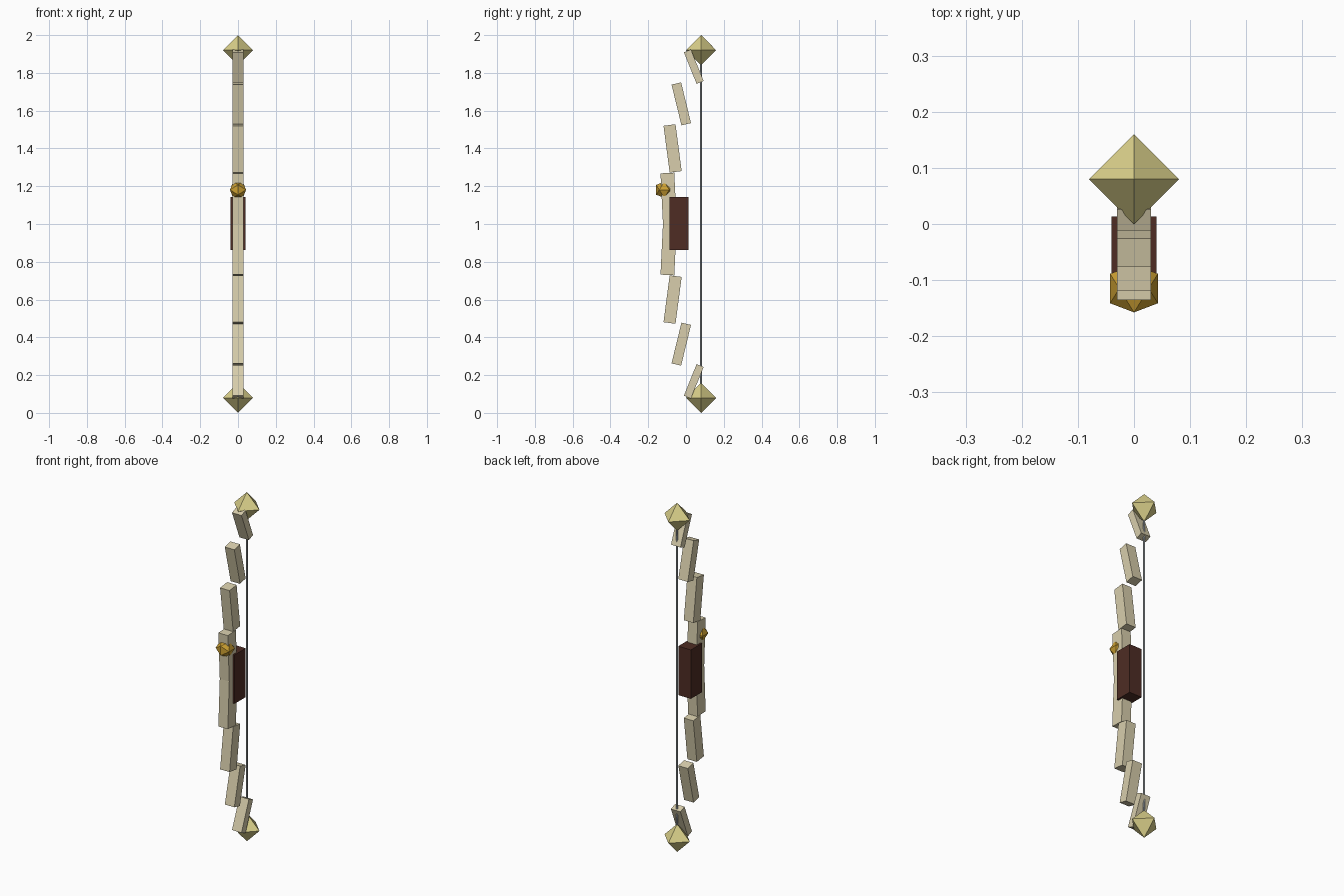
import bpy, bmesh, math
from mathutils import Matrix, Vector

if "Cube" in bpy.data.objects:
    bpy.data.objects.remove(bpy.data.objects["Cube"])


def material(name, hex_code):
    m = bpy.data.materials.new(name)
    srgb = [int(hex_code[i:i + 2], 16) / 255 for i in (0, 2, 4)]
    lin = [c / 12.92 if c <= 0.04045 else ((c + 0.055) / 1.055) ** 2.4 for c in srgb]
    m.diffuse_color = (*lin, 1)
    m.use_nodes = True
    m.node_tree.nodes["Principled BSDF"].inputs["Base Color"].default_value = m.diffuse_color
    return m


BONE = material("bone", "D8CEAC")
TIP = material("pale yellow", "DAD08A")
GRIP = material("dark brown leather", "4E2C24")
GOLD = material("gold", "CCA032")
STRING = material("silver grey", "B8C0C4")


def finish(name, bm, mat):
    bmesh.ops.recalc_face_normals(bm, faces=bm.faces)
    me = bpy.data.meshes.new(name)
    bm.to_mesh(me)
    bm.free()
    me.materials.append(mat)
    ob = bpy.data.objects.new(name, me)
    bpy.context.collection.objects.link(ob)
    return ob


def box(name, centre, size, tilt, mat):
    bm = bmesh.new()
    bmesh.ops.create_cube(bm, size=1, matrix=Matrix.Translation(centre)
                          @ Matrix.Rotation(math.radians(tilt), 4, 'X')
                          @ Matrix.Diagonal((*size, 1)))
    return finish(name, bm, mat)


def hull_gem(name, centre, points, mat):
    bm = bmesh.new()
    for p in points:
        bm.verts.new(Vector(centre) + Vector(p))
    bmesh.ops.convex_hull(bm, input=bm.verts[:])
    return finish(name, bm, mat)


# Limb plates (y, height above the middle, thickness, length, tilt), mirrored up and down
plates = [(-0.092, 0.135, 0.073, 0.27, 2.8),
          (-0.071, 0.400, 0.064, 0.25, 7.5),
          (-0.025, 0.636, 0.052, 0.222, 13.7),
          (0.041, 0.833, 0.040, 0.18, 22.0)]
R = 0.08
octa = [tuple(s * R if i == a else 0 for i in range(3)) for a in range(3) for s in (-1, 1)]
for side, label in ((1, "upper"), (-1, "lower")):
    for i, (y, h, thick, length, tilt) in enumerate(plates):
        box(f"{label}_limb_plate_{i + 1}", (0, y, 1 + side * h),
            (0.06, thick, length), side * tilt, BONE)
    # Octahedral limb tip
    hull_gem(f"{label}_tip", (0, 0.08, 1 + side * 0.92), octa, TIP)

# Grip
box("grip", (0, -0.037, 1.002), (0.08, 0.1, 0.28), 0, GRIP)

# Sight gem: icosahedron with its two-fold axis upright
phi = (1 + 5 ** 0.5) / 2
k = 0.05 / math.sqrt(1 + phi * phi)
ico = []
for a in (-k, k):
    for b in (-k * phi, k * phi):
        ico += [(a, 0, b), (0, b, a), (b, a, 0)]
hull_gem("sight_gem", (0, -0.115, 1.181), ico, GOLD)

# Bowstring
bm = bmesh.new()
bmesh.ops.create_cone(bm, cap_ends=True, segments=6, radius1=0.005, radius2=0.005,
                      depth=1.84, matrix=Matrix.Translation((0, 0.08, 1)))
finish("bowstring", bm, STRING)
